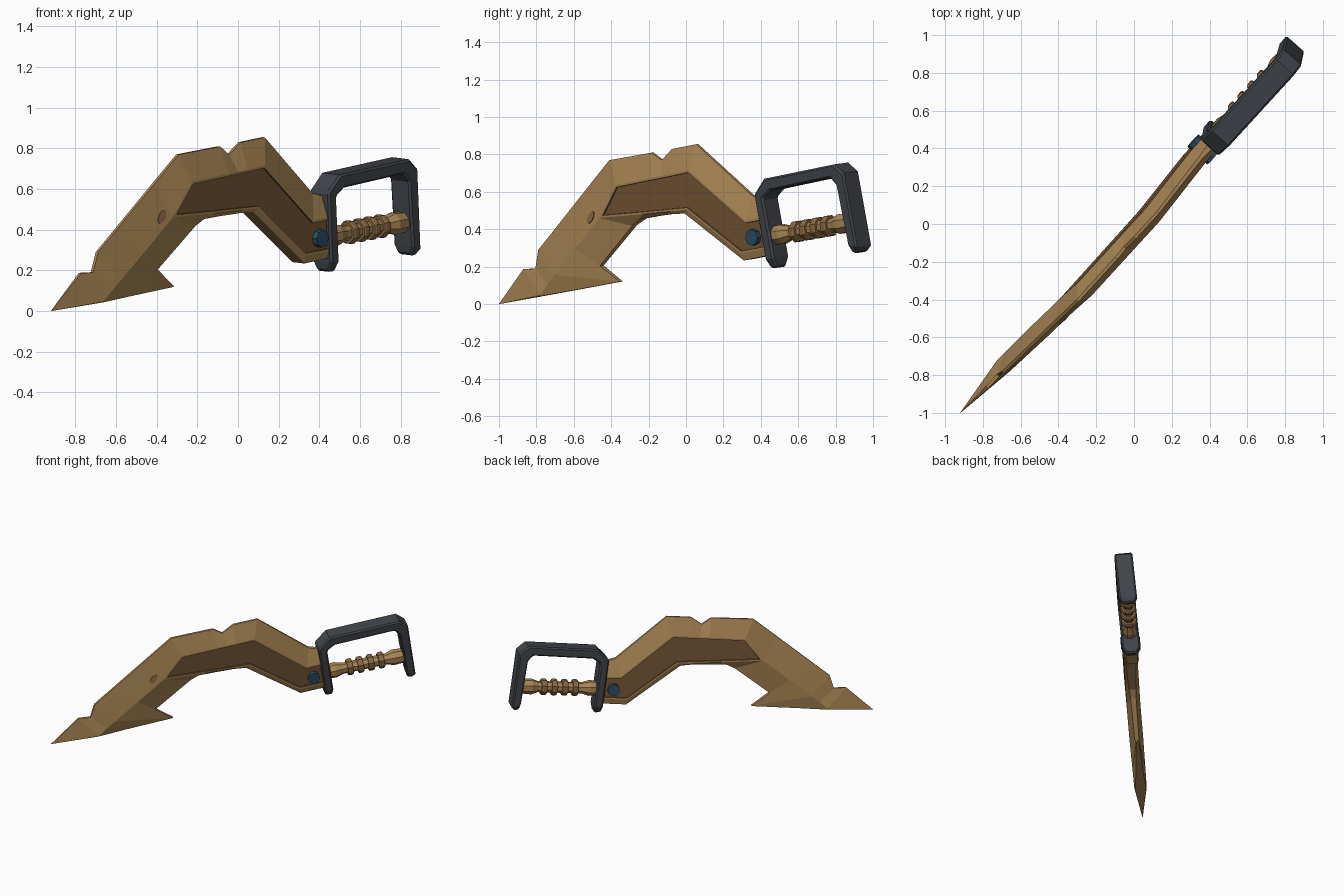
import bpy, bmesh, math
from mathutils import Vector, Matrix

if "Cube" in bpy.data.objects:
    bpy.data.objects.remove(bpy.data.objects["Cube"])

# Slanted plane of the weapon: (y, z) lie in the plane, t is the offset across it
N = Vector((1, -0.89, -0.12)).normalized()


def P(y, z, t=0.0):
    return Vector((0.89 * y + 0.12 * z - 0.03, y, z)) + N * t


def mat(name, col):
    m = bpy.data.materials.new(name)
    m.diffuse_color = (*col, 1)
    m.use_nodes = True
    m.node_tree.nodes["Principled BSDF"].inputs["Base Color"].default_value = m.diffuse_color
    return m


TAN = mat("tan_wood", (0.40, 0.24, 0.09))
DARK = mat("dark_brown", (0.18, 0.093, 0.036))
BROWN = mat("mid_brown", (0.26, 0.14, 0.055))
IRON = mat("dark_iron", (0.052, 0.058, 0.068))
BLUE = mat("blue_steel", (0.024, 0.075, 0.125))


def finish(name, bm, *mats):
    me = bpy.data.meshes.new(name)
    bm.to_mesh(me)
    bm.free()
    ob = bpy.data.objects.new(name, me)
    for m in mats:
        me.materials.append(m)
    bpy.context.collection.objects.link(ob)
    return ob


def loft(loops):
    """Bridge closed loops of points and cap both ends."""
    bm = bmesh.new()
    rows = [[bm.verts.new(p) for p in loop] for loop in loops]
    n = len(rows[0])
    quads = {}
    for s, (a, b) in enumerate(zip(rows, rows[1:])):
        for k in range(n):
            j = (k + 1) % n
            quads[s, k] = bm.faces.new((a[k], a[j], b[j], b[k]))
    bm.faces.new(rows[0])
    bm.faces.new(rows[-1])
    return bm, quads


# Blade: stations of outer edge, upper ridge, lower ridge, inner edge,
# then half thickness at outer edge, ridge and inner edge
R = 0.05
stations = [
    ((-1.0, 0), (-0.999, 0.001), (-0.999, 0.001), (-0.998, 0), 0.001, 0.001, 0.001),
    ((-0.865, 0.187), (-0.75, 0.055), (-0.75, 0.055), (-0.75, 0.046), 0.008, 0.045, 0.04),
    ((-0.80, 0.19), (-0.71, 0.11), (-0.71, 0.11), (-0.60, 0.073), 0.008, 0.046, 0.025),
    ((-0.785, 0.29), (-0.67, 0.16), (-0.67, 0.16), (-0.345, 0.12), 0.008, 0.047, 0.012),
    ((-0.70, 0.397), (-0.56, 0.30), (-0.56, 0.30), (-0.45, 0.205), 0.008, R, 0.015),
    ((-0.52, 0.625), (-0.43, 0.465), (-0.43, 0.465), (-0.275, 0.42), 0.008, R, 0.02),
    ((-0.405, 0.77), (-0.345, 0.64), (-0.20, 0.485), (-0.235, 0.455), 0.008, R, 0.025),
    ((-0.18, 0.81), (-0.15, 0.68), (-0.15, 0.49), (-0.15, 0.47), 0.008, R, 0.03),
    ((-0.125, 0.77), (-0.10, 0.69), (-0.10, 0.495), (-0.10, 0.477), 0.008, R, 0.033),
    ((-0.07, 0.83), (-0.05, 0.70), (-0.05, 0.50), (-0.05, 0.485), 0.008, R, 0.035),
    ((0.06, 0.855), (0.045, 0.72), (0.035, 0.508), (0.02, 0.487), 0.008, R, 0.04),
    ((0.36, 0.58), (0.35, 0.45), (0.325, 0.275), (0.335, 0.237), 0.01, R, 0.04),
    ((0.44, 0.56), (0.46, 0.47), (0.46, 0.30), (0.46, 0.262), 0.02, R, 0.04),
]
loops = []
for O, A, B, I, ho, hr, hi in stations:
    half = [(O, ho), (A, hr), (B, hr), (I, hi)]
    loops.append([P(*p, h) for p, h in half] + [P(*p, -h) for p, h in reversed(half)])
bm, quads = loft(loops)
panels = [[quads[s, k] for s in range(5, 12)] for k in (1, 5)]
bmesh.ops.recalc_face_normals(bm, faces=bm.faces)
# Sunken dark panel on each side
for side in panels:
    bmesh.ops.inset_region(bm, faces=side, thickness=0.012, depth=0.0, use_even_offset=True)
    for f in side:
        f.material_index = 1
    bmesh.ops.inset_region(bm, faces=side, thickness=0.001, depth=-0.01, use_even_offset=True)
    for f in side:
        f.material_index = 1
bmesh.ops.remove_doubles(bm, verts=bm.verts, dist=0.0002)
blade = finish("blade", bm, TAN, DARK)

# Guard: stations of outer point, inner point, half thickness
guard_path = [
    ((0.475, 0.195), (0.512, 0.197), 0.038),
    ((0.463, 0.245), (0.510, 0.250), 0.065),
    ((0.403, 0.590), (0.452, 0.570), 0.065),
    ((0.455, 0.675), (0.490, 0.612), 0.065),
    ((0.830, 0.752), (0.810, 0.680), 0.065),
    ((0.882, 0.705), (0.842, 0.640), 0.065),
    ((0.953, 0.310), (0.904, 0.325), 0.065),
    ((0.943, 0.275), (0.915, 0.278), 0.042),
]
bm, _ = loft([[P(*o, h), P(*i, h), P(*i, -h), P(*o, -h)] for o, i, h in guard_path])
bmesh.ops.recalc_face_normals(bm, faces=bm.faces)
guard = finish("guard", bm, IRON)
bev = guard.modifiers.new("edge_chamfer", "BEVEL")
bev.width = 0.01
bev.limit_method = 'ANGLE'
bev.angle_limit = math.radians(50)

# Grip axis and its cross directions
g0, g1 = P(0.45, 0.362), P(0.905, 0.442)
axis = (g1 - g0).normalized()
up = axis.cross(N).normalized()
side = axis.cross(up)


def turned(name, profile, sides, m):
    """Low-poly turned shape along the grip; profile is (y, radius)."""
    rings = []
    for y, r in profile:
        c = g0.lerp(g1, (y - 0.45) / 0.455)
        rings.append([c + (up * math.sin(a) + side * math.cos(a)) * r
                      for a in (2 * math.pi * (k + 0.5) / sides for k in range(sides))])
    b, _ = loft(rings)
    bmesh.ops.recalc_face_normals(b, faces=b.faces)
    return finish(name, b, m)


turned("grip", [(0.45, 0.05), (0.52, 0.056), (0.56, 0.04), (0.795, 0.04),
                (0.83, 0.057), (0.905, 0.05)], 8, TAN)
for i in range(4):
    y = 0.597 + i * 0.056
    turned(f"grip_ring_{i + 1}", [(y - 0.015, 0.054), (y - 0.009, 0.06),
                                  (y + 0.009, 0.06), (y + 0.015, 0.054)], 8, BROWN)


def disc(name, centre, normal, along, rx, ry, depth, sides, m):
    """Flat prism facing along normal."""
    z = normal.normalized()
    x = (along - z * along.dot(z)).normalized()
    rot = Matrix((x, z.cross(x), z)).transposed().to_4x4()
    b = bmesh.new()
    bmesh.ops.create_cone(b, cap_ends=True, segments=sides, radius1=1, radius2=1, depth=1)
    b.transform(Matrix.Translation(centre) @ rot @ Matrix.Diagonal((rx, ry, depth, 1)))
    return finish(name, b, m)


# Rivet through the hilt end, showing on both sides
disc("rivet", P(0.395, 0.362), N, Vector((0, 0, 1)), 0.044, 0.044, 0.14, 8, BLUE)

# Small worn spot on the front of the blade
hit, loc, nor, _ = blade.closest_point_on_mesh(P(-0.485, 0.47, 0.06))
disc("blade_spot", loc, nor, P(-0.42, 0.62) - P(-0.55, 0.35), 0.038, 0.021, 0.008, 10, BROWN)
